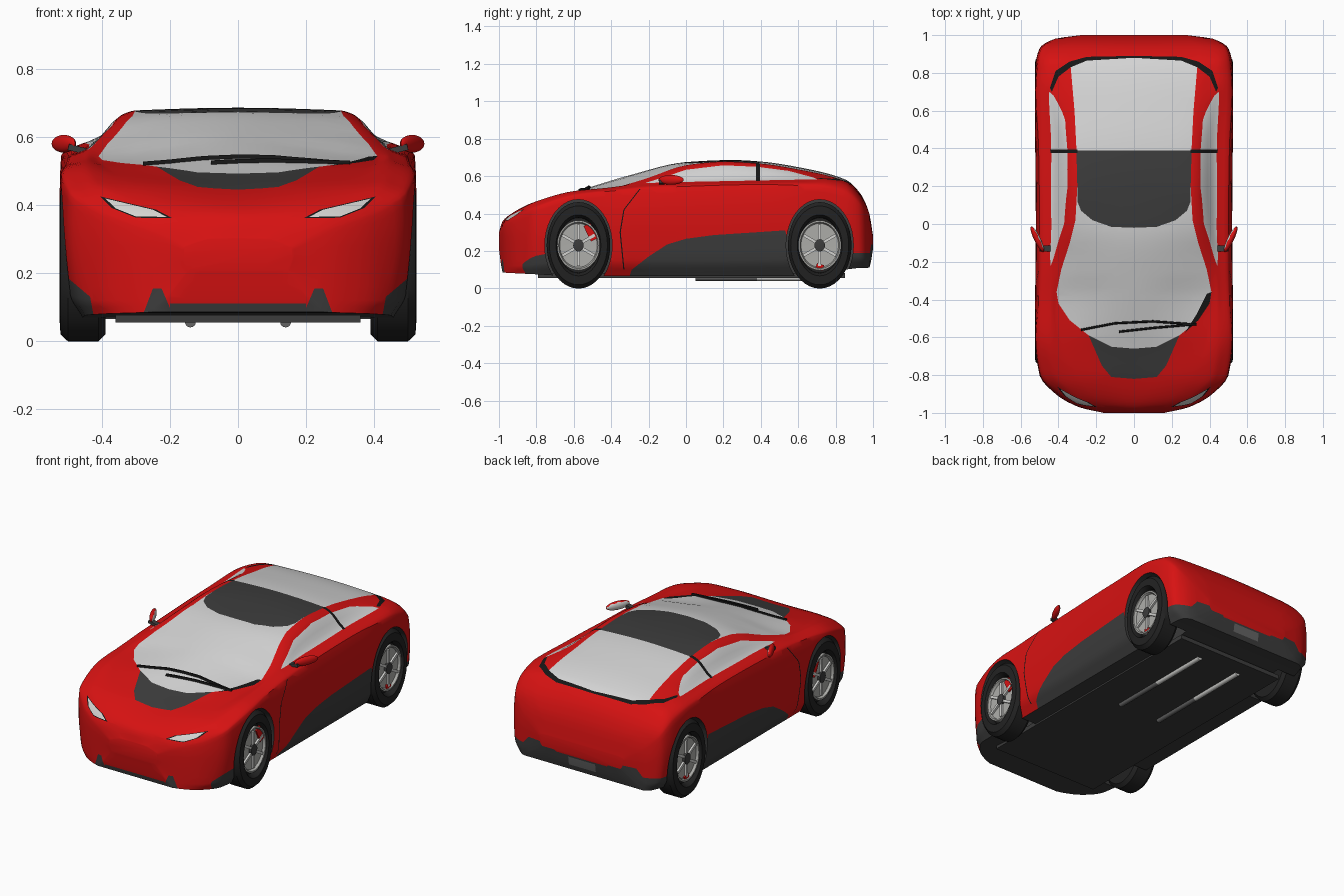
import bpy, bmesh, math
from mathutils import Vector, Matrix
from mathutils.bvhtree import BVHTree

cube = bpy.data.objects.get("Cube")
if cube:
    bpy.data.objects.remove(cube)


def material(name, *rgb):
    m = bpy.data.materials.new(name)
    m.use_nodes = True
    m.diffuse_color = (*rgb, 1)
    m.node_tree.nodes["Principled BSDF"].inputs["Base Color"].default_value = (*rgb, 1)
    return m


trim = material("dark_grey_trim", .045, .045, .045)
red = material("red_paint", .68, .006, .006)
glass = material("pale_glass", .66, .66, .66)
black = material("black_seal", .008, .008, .008)
rubber = material("tyre_rubber", .016, .016, .016)
alloy = material("wheel_alloy", .42, .42, .40)
bright = material("bright_metal", .65, .65, .63)
plate = material("plate_grey", .13, .13, .13)
TRIM, RED, GLASS, BLACK, METAL, PLATE = range(6)


def finish(name, bm, *mats, angle=35):
    bmesh.ops.recalc_face_normals(bm, faces=bm.faces)
    me = bpy.data.meshes.new(name)
    bm.to_mesh(me)
    bm.free()
    ob = bpy.data.objects.new(name, me)
    bpy.context.collection.objects.link(ob)
    for m in mats:
        me.materials.append(m)
    smooth(ob, angle)
    return ob


def smooth(ob, angle):
    bpy.ops.object.select_all(action='DESELECT')
    bpy.context.view_layer.objects.active = ob
    ob.select_set(True)
    bpy.ops.object.shade_smooth_by_angle(angle=math.radians(angle))


def loft(rings):
    """Closed skin through rings of equal size, capped at both ends."""
    bm = bmesh.new()
    rows = [[bm.verts.new(p) for p in ring] for ring in rings]
    n = len(rows[0])
    for a, b in zip(rows, rows[1:]):
        for i in range(n):
            bm.faces.new((a[i], a[(i + 1) % n], b[(i + 1) % n], b[i]))
    bm.faces.new(rows[0])
    bm.faces.new(rows[-1])
    bmesh.ops.recalc_face_normals(bm, faces=bm.faces)
    return bm


def lathe(profile, centre, stretch, steps=40):
    """Turn (x, radius) points about a sideways axle, stretched in height."""
    turn = [math.tau * i / steps for i in range(steps)]
    return loft([[(x, centre[0] + r * math.cos(t), centre[1] + r * stretch * math.sin(t))
                  for t in turn] for x, r in profile])


def box(name, centre, size, mat, rot=Matrix()):
    bm = bmesh.new()
    scale = Matrix.Diagonal((*size, 1))
    bmesh.ops.create_cube(bm, size=1, matrix=Matrix.Translation(centre) @ rot @ scale)
    return finish(name, bm, mat)


def along(keys, s):
    """Smooth, overshoot-free curve through keys of (parameter, x, z)."""
    i = min(max(sum(k[0] <= s for k in keys) - 1, 0), len(keys) - 2)
    h = keys[i + 1][0] - keys[i][0]
    t = (s - keys[i][0]) / h

    def secant(j, c):
        j = min(max(j, 0), len(keys) - 2)
        return (keys[j + 1][c] - keys[j][c]) / (keys[j + 1][0] - keys[j][0])

    def slope(j, c):
        a, b = secant(j - 1, c), secant(j, c)
        return 2 * a * b / (a + b) if a * b > 0 else 0
    out = []
    for c in (1, 2):
        p, q = keys[i][c], keys[i + 1][c]
        m, n = slope(i, c) * h, slope(i + 1, c) * h
        out.append(p + t * m + t * t * (3 * (q - p) - 2 * m - n) + t ** 3 * (2 * (p - q) + m + n))
    return out


# Lengthwise body lines as (y, x, z)
spine = [(-1, 0, .3), (-.98, 0, .36), (-.93, 0, .4), (-.82, 0, .445), (-.66, 0, .492), (-.5, 0, .545),
         (-.3, 0, .605), (0, 0, .675), (.25, 0, .686), (.4, 0, .678), (.6, 0, .648), (.85, 0, .583),
         (.93, 0, .51), (.98, 0, .4), (1, 0, .28)]
glass_edge = [(-1, .08, .3), (-.97, .14, .365), (-.9, .22, .42), (-.8, .3, .465), (-.6, .38, .51),
              (-.4, .41, .535), (-.2, .37, .592), (0, .315, .658), (.2, .3, .678), (.4, .3, .667),
              (.6, .31, .636), (.85, .345, .573), (.93, .34, .5), (.98, .28, .4), (1, .2, .28)]
window_top = [(-1, .1, .295), (-.97, .2, .36), (-.9, .31, .415), (-.8, .41, .465), (-.6, .44, .52),
              (-.4, .44, .54), (-.2, .42, .575), (0, .365, .638), (.2, .345, .663), (.4, .345, .653),
              (.6, .37, .62), (.7, .41, .596), (.85, .42, .565), (.93, .42, .49), (.98, .33, .39),
              (1, .24, .28)]
belt = [(-1, .13, .285), (-.97, .25, .35), (-.9, .37, .4), (-.8, .46, .45), (-.6, .475, .515),
        (-.4, .46, .535), (-.2, .45, .56), (0, .435, .57), (.4, .435, .578), (.7, .445, .585),
        (.85, .46, .555), (.93, .455, .48), (.98, .37, .375), (1, .27, .275)]
shoulder = [(-1, .16, .27), (-.97, .28, .33), (-.9, .405, .37), (-.8, .495, .43), (-.6, .52, .49),
            (-.4, .505, .52), (0, .5, .545), (.4, .505, .555), (.7, .52, .545), (.85, .51, .51),
            (.93, .49, .45), (.98, .4, .35), (1, .28, .265)]
flank = [(-1, .16, .25), (-.97, .29, .28), (-.9, .415, .28), (-.8, .5, .33), (-.6, .525, .35),
         (0, .52, .38), (.7, .525, .4), (.85, .52, .38), (.93, .5, .33), (.98, .42, .28), (1, .28, .25)]
sill = [(-1, .15, .22), (-.97, .28, .12), (-.9, .41, .12), (-.8, .48, .13), (-.6, .51, .15),
        (0, .505, .15), (.7, .51, .16), (.93, .49, .17), (.98, .42, .16), (1, .27, .22)]
floor_edge = [(-1, .14, .21), (-.98, .25, .085), (-.9, .39, .08), (-.8, .45, .075), (-.6, .46, .065),
              (.6, .46, .065), (.85, .46, .1), (.95, .44, .11), (.98, .4, .11), (1, .26, .21)]
LINES = (spine, glass_edge, window_top, belt, shoulder, flank, sill, floor_edge)


def body_ring(y, sub=4):
    pts = [along(line, y) for line in LINES]
    keys = [(0, *pts[0])]
    for a, b in zip(pts, pts[1:]):
        keys.append((keys[-1][0] + math.dist(a, b), *b))
    keys.insert(0, (-keys[1][0], -pts[1][0], pts[1][1]))
    half = []
    for a, b in zip(keys[1:], keys[2:]):
        half += [along(keys, a[0] + (b[0] - a[0]) * i / sub) for i in range(sub)]
    x, z = pts[-1]
    half += [(x * (1 - i / sub), z) for i in range(sub + 1)]
    return [(x, y, z) for x, z in half] + [(-x, y, z) for x, z in half[-2:0:-1]]


def inside(poly, u, v):
    hit = False
    for (a, b), (c, d) in zip(poly, poly[1:] + poly[:1]):
        if (b > v) != (d > v) and u < a + (v - b) * (c - a) / (d - b):
            hit = not hit
    return hit


def paint(poly, axes, mat, keep):
    """Cut an outline into the body along one axis and colour the faces within."""
    u, v = axes
    for p, q in zip(poly, poly[1:] + poly[:1]):
        reach = math.dist(p, q) / 2 + .06
        mid = ((p[0] + q[0]) / 2, (p[1] + q[1]) / 2)
        co, no = Vector(), Vector()
        co[u], co[v] = p
        no[u], no[v] = p[1] - q[1], q[0] - p[0]
        geom = set()
        for f in bm.faces:
            c = f.calc_center_median()
            if math.dist((c[u], c[v]), mid) < reach and keep(c, f.normal):
                geom.update((f, *f.edges, *f.verts))
        if geom:
            bmesh.ops.bisect_plane(bm, geom=list(geom), plane_co=co, plane_no=no, dist=1e-5)
            bm.normal_update()
    for f in bm.faces:
        c = f.calc_center_median()
        if keep(c, f.normal) and inside(poly, c[u], c[v]):
            f.material_index = mat


def both(half):
    return half + [(-x, y) for x, y in reversed(half) if x > 0]


# Body shell
bm = loft([body_ring(math.sin(math.pi * (i / 64 - .5))) for i in range(65)])
surface = BVHTree.FromBMesh(bm)
for f in bm.faces:
    f.material_index = TRIM if f.normal.z < -.6 else RED

XY, YZ, XZ = (0, 1), (1, 2), (0, 2)
up = lambda c, n: n.z > .15 and c.z > .4
flanks = lambda c, n: abs(c.x) > .4
cabin = lambda c, n: abs(c.x) > .3 and c.z > .54
nose = lambda c, n: c.y < -.7 and n.z > -.6
tail = lambda c, n: c.y > .86

# Bonnet panel, windscreen with rear glass, roof panel, cowl and rear seal
paint(both([(0, -.82), (.12, -.81), (.17, -.75), (.24, -.59), (0, -.58)]), XY, TRIM, up)
paint(both([(0, -.66), (.12, -.65), (.24, -.59), (.34, -.51), (.4, -.42), (.41, -.36), (.385, -.24),
            (.34, -.1), (.31, .02), (.3, .2), (.305, .4), (.315, .6), (.335, .83), (.25, .865),
            (0, .88)]), XY, GLASS, up)
paint(both([(0, -.02), (.12, -.015), (.22, .02), (.28, .07), (.3, .12), (.3, .2), (.305, .39),
            (0, .39)]), XY, TRIM, up)
paint([(.27, -.575), (.34, -.51), (.4, -.42), (.41, -.36), (.385, -.37), (.33, -.48)], XY, BLACK, up)
paint(both([(0, .88), (.25, .865), (.335, .83), (.4, .78), (.435, .7), (.445, .72), (.415, .81),
            (.34, .86), (.25, .885), (0, .89)]), XY, BLACK, up)

# Side windows, window divider, side skirts and door seam
paint([(-.22, .563), (-.1, .6), (0, .634), (.2, .658), (.38, .65), (.55, .628), (.68, .593),
       (.7, .583), (.4, .577), (0, .569)], YZ, GLASS, cabin)
paint([(.375, .575), (.395, .575), (.395, .68), (.375, .68)], YZ, BLACK, cabin)
paint([(-.31, .04), (-.29, .1), (-.2, .17), (-.1, .235), (0, .265), (.15, .285), (.53, .31),
       (.56, .2), (.6, .04)], YZ, TRIM, flanks)
seam = [(-.335, .1), (-.355, .3), (-.335, .42), (-.25, .53)]
paint(seam + [(y + .006, z) for y, z in reversed(seam)], YZ, BLACK, flanks)

# Headlights and lower bumper pieces, one per side
lamp = [(.21, .365), (.25, .386), (.39, .419), (.36, .39), (.3, .366)]
for s in (1, -1):
    for outline, grow, mat in ((lamp, 1.18, BLACK), (lamp, 1, METAL),
                               ([(.42, .05), (.435, .13), (.5, .185), (.56, .185), (.56, .05)], 1, TRIM),
                               ([(.18, .05), (.225, .155), (.25, .155), (.29, .05)], 1, TRIM)):
        mx = sum(p[0] for p in outline) / len(outline)
        mz = sum(p[1] for p in outline) / len(outline)
        paint([(s * (mx + (x - mx) * grow), mz + (z - mz) * grow) for x, z in outline], XZ, mat, nose)
paint(both([(0, .11), (.2, .11), (.2, .05), (0, .05)]), XZ, TRIM, nose)

# Rear bumper and number plate
paint(both([(0, .2), (.17, .2), (.2, .235), (.36, .235), (.4, .19), (.54, .19), (.54, .05),
            (0, .05)]), XZ, TRIM, tail)
paint(both([(0, .19), (.09, .19), (.09, .14), (0, .14)]), XZ, PLATE, tail)
body = finish("body", bm, trim, red, glass, black, bright, plate)

# Wheels in cut arches
AXLE = .23
for end, y in (("front", -.575), ("rear", .715)):
    for side, s in (("left", 1), ("right", -1)):
        tag = f"{end}_{side}"
        hub = (y, AXLE)
        cutter = finish("arch_cutter", lathe([(s * .34, .18), (s * .7, .18)], hub, 1.36), trim)
        cutter.hide_render = True
        mod = body.modifiers.new("arch", 'BOOLEAN')
        mod.operation, mod.solver, mod.object = 'DIFFERENCE', 'EXACT', cutter
        bpy.context.view_layer.objects.active = body
        bpy.ops.object.modifier_apply(modifier=mod.name)
        bpy.data.objects.remove(cutter)

        def turned(name, stretch, mat, *profile):
            finish(f"{tag}_{name}", lathe([(s * x, r) for x, r in profile], hub, stretch), mat)
        turned("tyre", 1.36, rubber, (.39, .13), (.39, .155), (.41, .17), (.5, .17), (.522, .155),
               (.525, .12), (.505, .11), (.49, .108))
        turned("rim", 1.17, alloy, (.48, .114), (.512, .114), (.512, .106), (.498, .1), (.496, .03))
        turned("hub", 1.17, trim, (.49, .028), (.512, .028), (.514, .02))
        for k in range(6):
            rot = Matrix.Rotation(math.tau * k / 6, 4, 'X')
            at = rot @ Vector((0, 0, .058))
            box(f"{tag}_spoke", (s * .503, y + at.y, AXLE + at.z * 1.17), (.012, .016, .085), bright, rot)
        dy, dz = (.065, .07) if end == "front" else (0, -.115)
        tilt = Matrix.Rotation(math.atan2(dy, dz) - .3, 4, 'X')
        box(f"{tag}_caliper", (s * .5, y + dy, AXLE + dz), (.012, .04, .03 if dy == 0 else .09), red, tilt)
smooth(body, 35)

# Mirrors with silvered inner faces
for side, s in (("left", 1), ("right", -1)):
    bm = bmesh.new()
    turn = Matrix.Rotation(s * math.radians(64), 4, 'Z')
    bmesh.ops.create_uvsphere(bm, u_segments=24, v_segments=12, radius=1, matrix=Matrix.Translation(
        (s * .512, -.08, .58)) @ turn @ Matrix.Diagonal((.075, .017, .026, 1)))
    bm.normal_update()
    for f in bm.faces:
        f.material_index = int(f.normal.dot(Vector((-s * .9, .43, 0))) > .75)
    finish(f"{side}_mirror", bm, red, bright)
    box(f"{side}_mirror_arm", (s * .465, -.13, .562), (.07, .03, .018), trim,
        Matrix.Rotation(-s * .25, 4, 'Y'))

# Wipers lying on the windscreen
for name, path in (("long_wiper", [(-.28, -.56), (-.1, -.525), (.1, -.515), (.3, -.53)]),
                   ("short_wiper", [(-.08, -.57), (.1, -.55), (.33, -.53)])):
    rings = []
    for (x, y), (x2, y2) in zip(path, path[1:]):
        for i in range(7):
            px, py = x + (x2 - x) * i / 6, y + (y2 - y) * i / 6
            if i or not rings:
                z = surface.ray_cast(Vector((px, py, 2)), Vector((0, 0, -1)))[0].z
                rings.append([(px, py - .007, z - .005), (px, py + .007, z - .005),
                              (px, py + .004, z + .01), (px, py - .004, z + .01)])
    finish(name, loft(rings), black)

# Underbody tray and exhaust pipes
box("underbody_tray", (0, .03, .068), (.72, 1.64, .026), trim)
for s in (1, -1):
    for name, start, stop, mat in (("pipe", .05, .38, plate), ("silencer", .38, .75, bright)):
        bm = bmesh.new()
        bmesh.ops.create_cone(bm, cap_ends=True, segments=16, radius1=.016, radius2=.016, depth=stop - start,
                              matrix=Matrix.Translation((s * .14, (start + stop) / 2, .056))
                              @ Matrix.Rotation(math.pi / 2, 4, 'X'))
        finish(f"exhaust_{name}", bm, mat)
